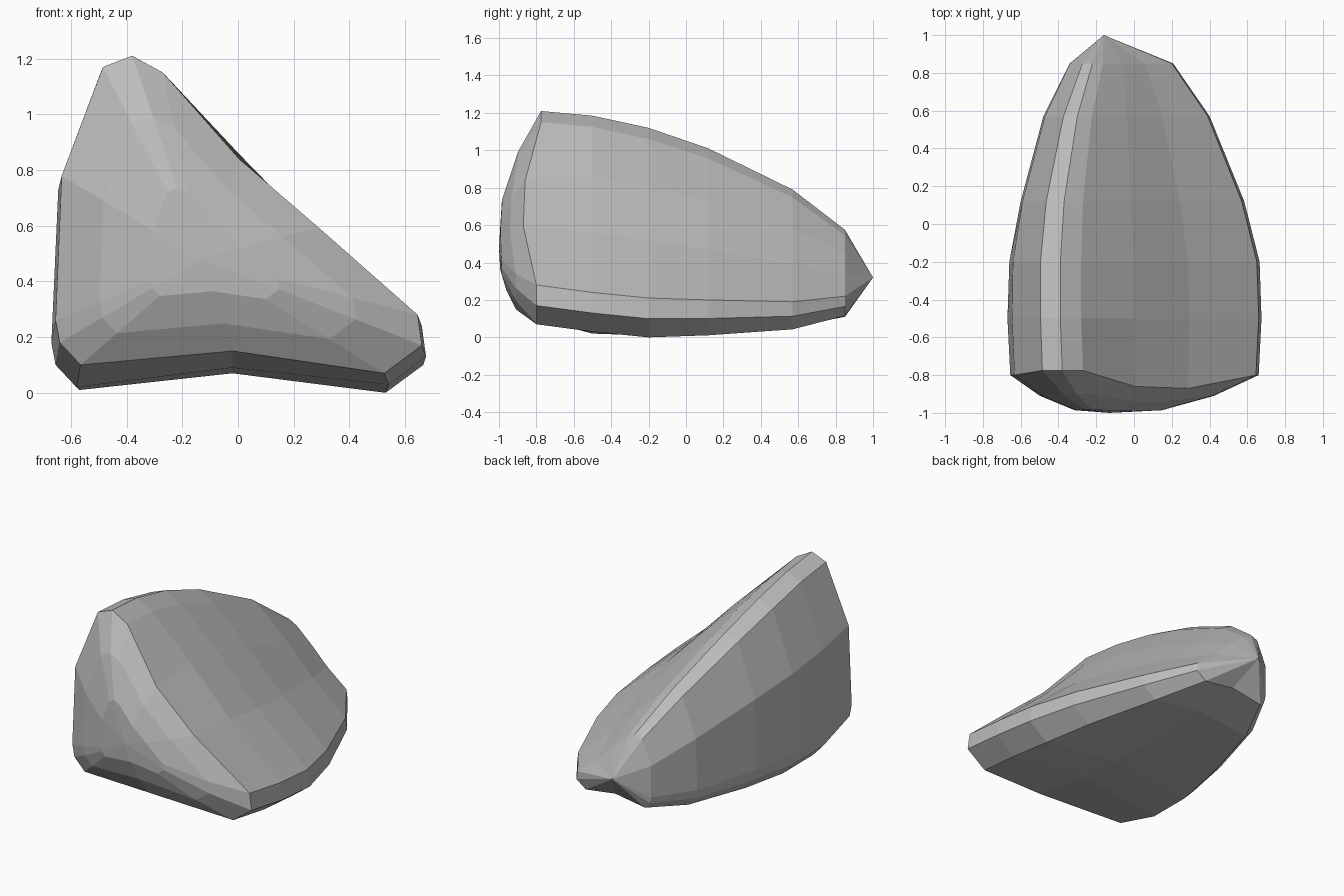
import bpy, bmesh
from mathutils import Vector

cube = bpy.data.objects.get("Cube")
if cube:
    bpy.data.objects.remove(cube)

grey = bpy.data.materials.new("stone grey")
grey.use_nodes = True
colour = (0.5, 0.5, 0.5, 1)
grey.diffuse_color = colour
grey.node_tree.nodes["Principled BSDF"].inputs["Base Color"].default_value = colour

# Each station: y, ridge x z, right foot x z, left foot x z, bevel scale
STATIONS = [
    (-.80, -.38, 1.21, .645, .28, -.655, .22, 1),
    (-.50, -.39, 1.185, .66, .24, -.67, .14, 1),
    (-.20, -.39, 1.12, .65, .21, -.66, .13, 1),
    (.12, -.37, 1.01, .57, .20, -.60, .13, .9),
    (.57, -.30, .79, .39, .19, -.48, .14, .7),
    (.85, -.22, .575, .20, .22, -.34, .17, .5),
]
TIP = Vector((-.16, 1, .32))
CAP = Vector((-.13, -1, .48))


def section(y, px, pz, fx, fz, lx, lz, s, front):
    """Rounded three-cornered cross-section, listed from the ridge round the right."""
    def corner(x, z, offsets):
        return [Vector((x + dx * s, y, z + dz * s)) for dx, dz in offsets]

    ridge = corner(px, pz, [(-.105, -.04), (0, 0), (.11, -.06)])
    right = corner(fx, fz, [(0, 0), (.015, -.11), (-.12, -.21)])
    left = corner(lx, lz, [(.09, -.12), (.015, -.04), (0, .04)])
    slope = [ridge[2].lerp(right[0], t) for t in (.3, .61)]
    slope[1].z -= .025 * s
    base = right[2].lerp(left[0], .5)
    base.z += .065 * s
    side = ridge[0].lerp(left[2], .43)
    side.x -= .075 * s
    if front:
        slope[0].y -= .06
        slope[0].z -= .05
        slope[1].y -= .07
        base.y -= .11
        ridge[0].y = ridge[1].y = ridge[2].y = y + .025
    return ridge + slope + right + [base] + left + [side]


rings = [section(*st, i == 0) for i, st in enumerate(STATIONS)]

# Domed front: the first section shrinks towards the cap centre
for t, bulge in ((.3, .55), (.65, .93)):
    ring = []
    for p in section(*STATIONS[0], True):
        q = p.lerp(CAP, t)
        q.y = p.y + (CAP.y - p.y) * bulge
        ring.append(q)
    rings.insert(0, ring)

# Skin the rings and close both ends
bm = bmesh.new()
loops = [[bm.verts.new(p) for p in ring] for ring in rings]
n = len(loops[0])
for a, b in zip(loops, loops[1:]):
    for i in range(n):
        j = (i + 1) % n
        bm.faces.new((a[i], a[j], b[j], b[i]))
for loop, point in ((loops[0], CAP), (loops[-1], TIP)):
    end = bm.verts.new(point)
    for i in range(n):
        bm.faces.new((loop[i], loop[(i + 1) % n], end))
bmesh.ops.recalc_face_normals(bm, faces=bm.faces)

mesh = bpy.data.meshes.new("rock")
bm.to_mesh(mesh)
bm.free()
mesh.materials.append(grey)
rock = bpy.data.objects.new("rock", mesh)
bpy.context.collection.objects.link(rock)
